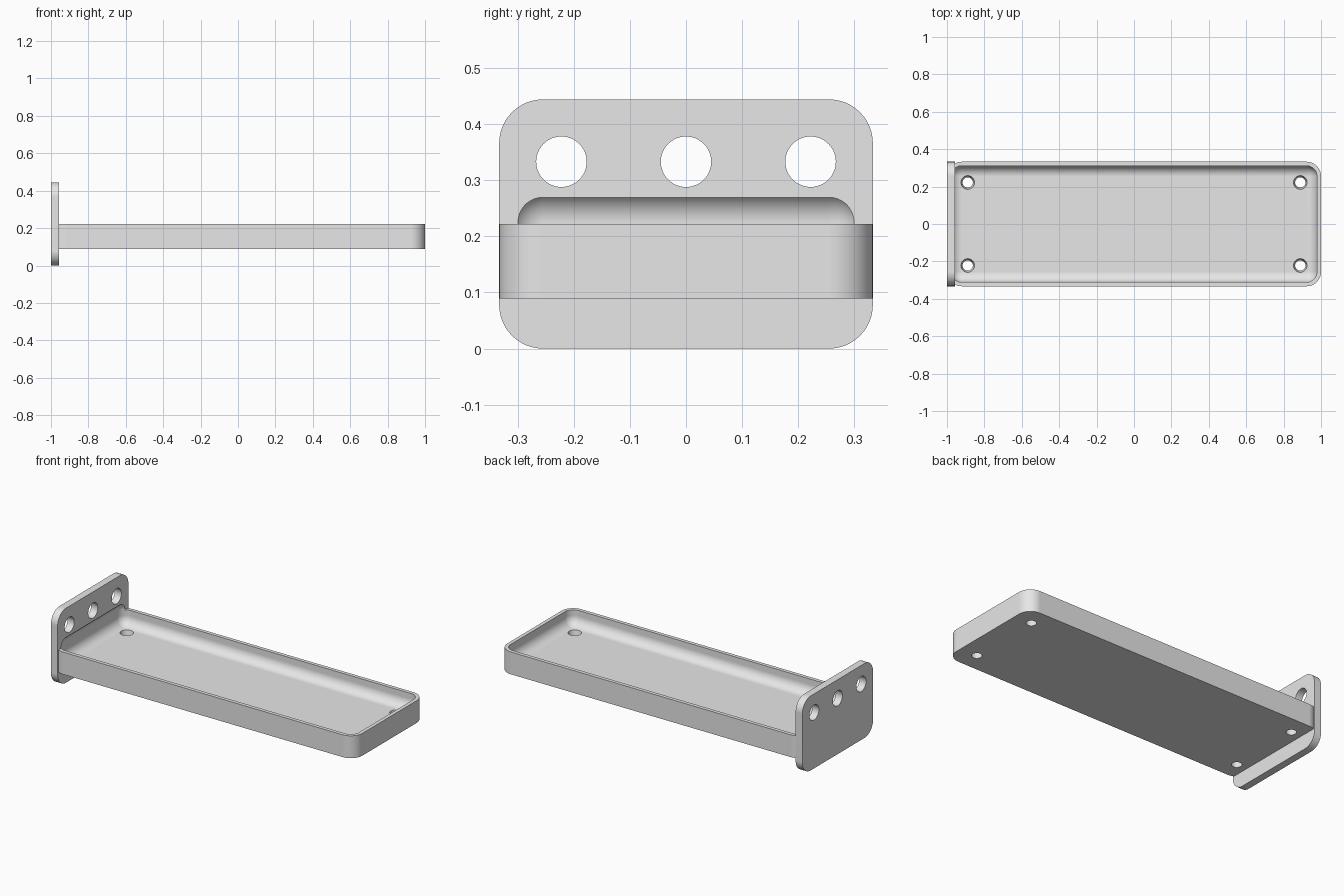
import bpy, bmesh, math
from mathutils import Matrix, Vector

if "Cube" in bpy.data.objects:
    bpy.data.objects.remove(bpy.data.objects["Cube"])

WIDTH, HEIGHT, PLATE_T = 0.333, 0.444, 0.044
FLOOR, UNDERSIDE, RIM = 0.133, 0.089, 0.222
WALL, FILLET = 0.022, 0.056

grey = bpy.data.materials.new("light_grey")
grey.use_nodes = True
grey.diffuse_color = (0.8, 0.8, 0.8, 1)
grey.node_tree.nodes["Principled BSDF"].inputs["Base Color"].default_value = (0.8, 0.8, 0.8, 1)


def finish(name, bm):
    mesh = bpy.data.meshes.new(name)
    bm.to_mesh(mesh)
    bm.free()
    mesh.materials.append(grey)
    ob = bpy.data.objects.new(name, mesh)
    bpy.context.collection.objects.link(ob)
    return ob


def rounded_box(name, low, high, radius, axis=None):
    """Box with rounded edges: all of them, or only those along one axis."""
    low, high = Vector(low), Vector(high)
    bm = bmesh.new()
    bmesh.ops.create_cube(bm, size=1)
    bmesh.ops.scale(bm, vec=high - low, verts=bm.verts)
    bmesh.ops.translate(bm, vec=(low + high) / 2, verts=bm.verts)
    edges = [e for e in bm.edges if axis is None or
             abs((e.verts[0].co - e.verts[1].co).normalized()[axis]) > 0.9]
    bmesh.ops.bevel(bm, geom=edges, offset=radius, segments=12, profile=0.5, affect='EDGES')
    return finish(name, bm)


def cone_cutter(name, centre, r_low, r_high, depth, turn=None):
    bm = bmesh.new()
    bmesh.ops.create_cone(bm, cap_ends=True, segments=48, radius1=r_low, radius2=r_high, depth=depth)
    if turn:
        bmesh.ops.rotate(bm, verts=bm.verts, matrix=Matrix.Rotation(turn, 3, 'Y'))
    bmesh.ops.translate(bm, vec=centre, verts=bm.verts)
    return finish(name, bm)


def combine(target, tool, operation):
    mod = target.modifiers.new(operation.lower(), 'BOOLEAN')
    mod.operation, mod.solver, mod.object = operation, 'EXACT', tool
    bpy.context.view_layer.objects.active = target
    bpy.ops.object.modifier_apply(modifier=mod.name)
    bpy.data.objects.remove(tool)


# Long tray joined to the upright end plate
shelf = rounded_box("tray_shelf", (-0.998, -WIDTH, UNDERSIDE), (1, WIDTH, RIM), FILLET + WALL, 2)
plate = rounded_box("end_plate", (-1, -WIDTH, 0), (-1 + PLATE_T, WIDTH, HEIGHT), FILLET + WALL, 0)
combine(shelf, plate, 'UNION')

# Filleted hollow, which also bites into the plate
hollow = rounded_box("hollow_cutter", (-1 + WALL, WALL - WIDTH, FLOOR),
                     (1 - WALL, WIDTH - WALL, 0.281), FILLET)
combine(shelf, hollow, 'DIFFERENCE')

# Three large holes across the plate
for y in (-0.222, 0, 0.222):
    combine(shelf, cone_cutter("plate_hole", (-0.978, y, 0.333), 0.045, 0.045, 0.1, math.pi / 2),
            'DIFFERENCE')

# Four tapered screw holes in the floor
for x in (-0.889, 0.889):
    for y in (-0.222, 0.222):
        combine(shelf, cone_cutter("screw_hole", (x, y, (FLOOR + UNDERSIDE) / 2), 0.027, 0.037, 0.05),
                'DIFFERENCE')

# Smooth fillets, crisp edges
bpy.ops.object.select_all(action='DESELECT')
shelf.select_set(True)
bpy.context.view_layer.objects.active = shelf
bpy.ops.object.shade_smooth_by_angle(angle=math.radians(25))
weighted = shelf.modifiers.new("weighted_normals", 'WEIGHTED_NORMAL')
weighted.keep_sharp = True
